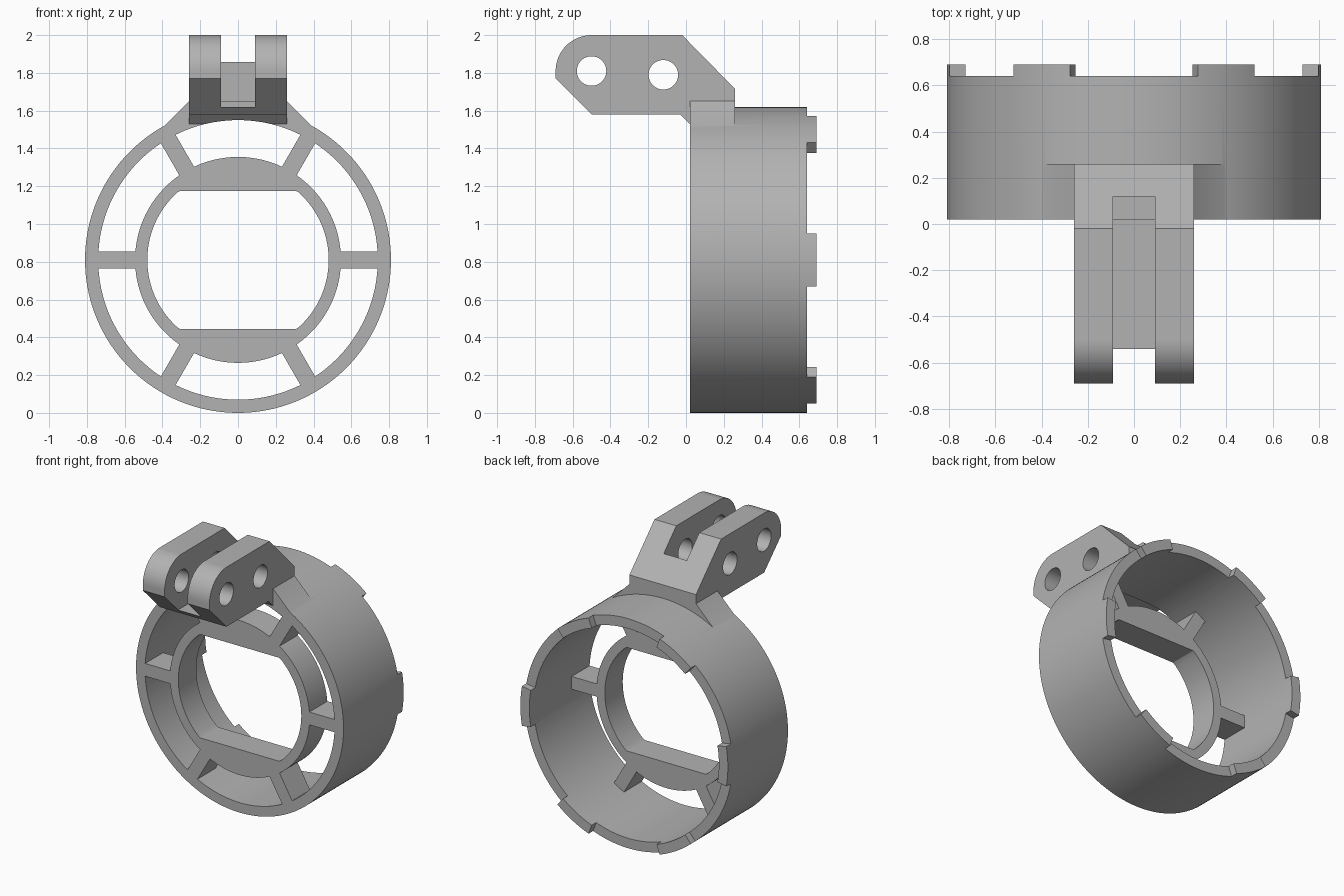
import bpy, bmesh
from math import sin, cos, radians

cube = bpy.data.objects.get("Cube")
if cube:
    bpy.data.objects.remove(cube)

grey = bpy.data.materials.new("plain grey")
grey.use_nodes = True
grey.diffuse_color = (0.45, 0.45, 0.45, 1)
grey.node_tree.nodes["Principled BSDF"].inputs["Base Color"].default_value = (0.45, 0.45, 0.45, 1)

CZ, OUTER, BORE = 0.81, 0.81, 0.74     # drum centre height and radii
FRONT, BACK, RIM, WEB = 0.02, 0.64, 0.69, 0.22


def arc(r, start, end, step=2, cx=0, cz=CZ):
    return [(cx + r * cos(radians(a)), cz + r * sin(radians(a)))
            for a in range(start, end + 1, step)]


def circle(r, cx=0, cz=CZ, step=2):
    return arc(r, 0, 360 - step, step, cx, cz)


def prism(name, outline, lo, hi, axis="Y"):
    """Extrude a closed outline along the X or Y axis."""
    bm = bmesh.new()
    rings = []
    for t in (lo, hi):
        rings.append([bm.verts.new((a, t, b) if axis == "Y" else (t, a, b))
                      for a, b in outline])
    n = len(outline)
    bm.faces.new(rings[0])
    bm.faces.new(rings[1][::-1])
    for i in range(n):
        j = (i + 1) % n
        bm.faces.new((rings[0][i], rings[1][i], rings[1][j], rings[0][j]))
    bmesh.ops.recalc_face_normals(bm, faces=bm.faces)
    mesh = bpy.data.meshes.new(name)
    bm.to_mesh(mesh)
    bm.free()
    obj = bpy.data.objects.new(name, mesh)
    mesh.materials.append(grey)
    bpy.context.collection.objects.link(obj)
    return obj


def combine(target, other, operation):
    """Apply a boolean and remove the second solid."""
    mod = target.modifiers.new("combine", "BOOLEAN")
    mod.operation, mod.object, mod.solver = operation, other, "EXACT"
    bpy.context.view_layer.objects.active = target
    bpy.ops.object.modifier_apply(modifier=mod.name)
    bpy.data.objects.remove(other)


# Clamp bracket: side profile with rounded nose, slot and two pin holes
profile = arc(0.19, 90, 180, 3, -0.50, 1.81) + [
    (-0.69, 1.77), (-0.50, 1.58), (-0.03, 1.58), (0.02, 1.53),
    (0.02, 1.48), (0.26, 1.48), (0.26, 1.715), (-0.02, 2.0)]
bracket = prism("bracket", profile, -0.26, 0.26, "X")
slot = prism("slot", [(-0.8, 1.62), (0.12, 1.62), (0.12, 2.1), (-0.8, 2.1)], -0.09, 0.09, "X")
combine(bracket, slot, "DIFFERENCE")
for y, z in ((-0.50, 1.81), (-0.12, 1.79)):
    combine(bracket, prism("pin_hole", circle(0.078, y, z, 6), -0.4, 0.4, "X"), "DIFFERENCE")

# Drum with the bracket and its sloping side gussets
body = prism("mounting_ring", circle(OUTER), FRONT, RIM)
gusset = prism("gusset", [(-0.26, 1.65), (0.26, 1.65), (0.395, 1.515), (0.3, 1.45),
                          (-0.3, 1.45), (-0.395, 1.515)], FRONT, 0.26)
combine(body, gusset, "UNION")
combine(body, bracket, "UNION")
combine(body, prism("bore", circle(BORE), -0.1, 0.9), "DIFFERENCE")

# Notches in the back rim leave six tabs
for k in range(6):
    a = 60 * k + 10
    notch = prism("notch", arc(0.95, a, a + 40) + arc(0.6, a, a + 40)[::-1], BACK, 0.8)
    combine(body, notch, "DIFFERENCE")

# Inner ring with flat top and bottom of its opening
hub = prism("inner_ring", circle(0.545), FRONT, WEB)
opening = [(x, min(max(z, CZ - 0.365), CZ + 0.365)) for x, z in circle(0.48)]
combine(hub, prism("opening", opening, -0.1, 0.5), "DIFFERENCE")

# Six spokes between inner ring and drum
for k in range(6):
    c, s = cos(radians(60 * k)), sin(radians(60 * k))
    corners = [(0.52, -0.045), (0.77, -0.045), (0.77, 0.045), (0.52, 0.045)]
    spoke = prism("spoke", [(r * c - w * s, CZ + r * s + w * c) for r, w in corners], FRONT, WEB)
    combine(hub, spoke, "UNION")
combine(body, hub, "UNION")

bpy.ops.object.select_all(action="DESELECT")
body.select_set(True)
bpy.context.view_layer.objects.active = body
bpy.ops.object.shade_smooth_by_angle(angle=radians(25))
